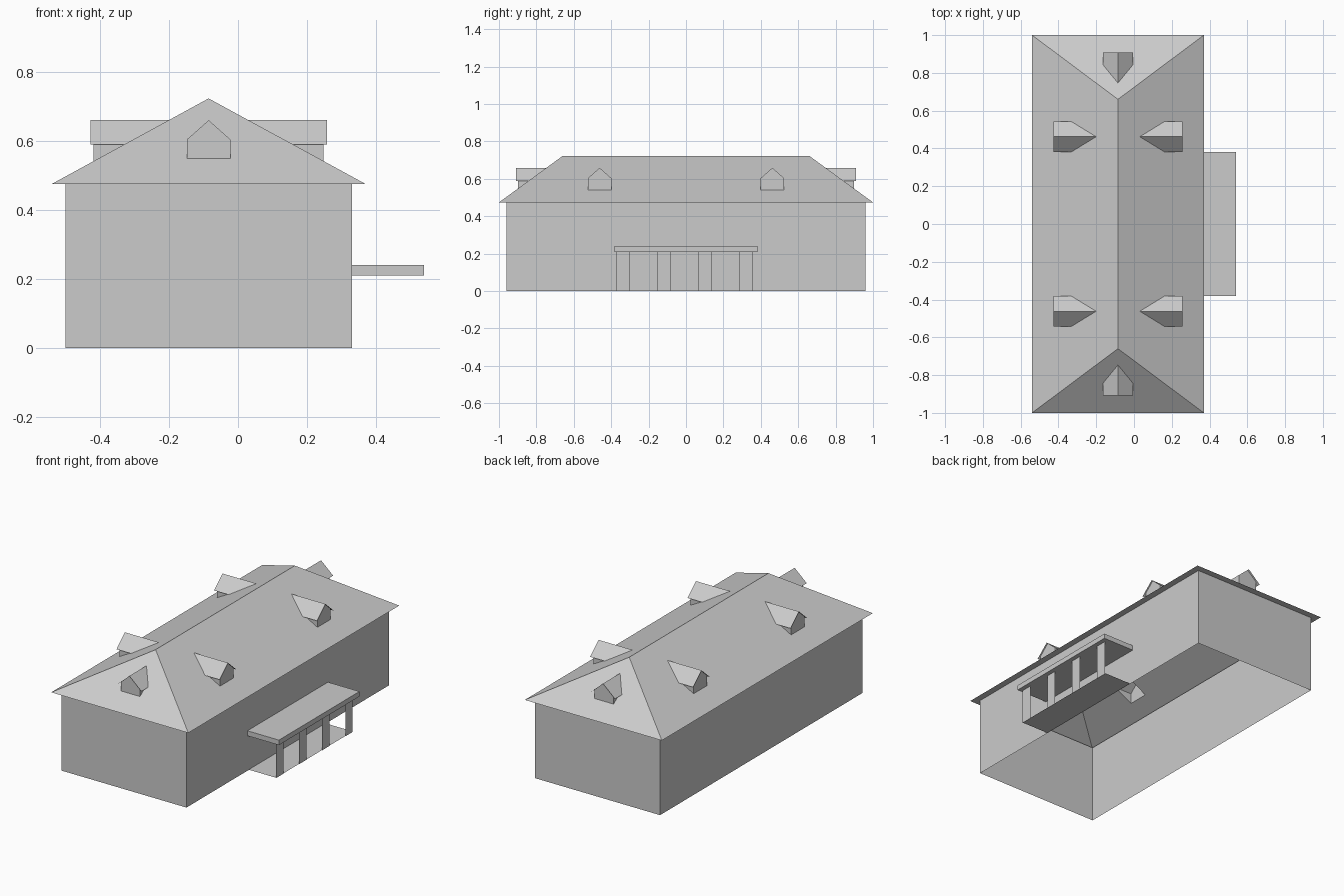
import bpy, bmesh, math
from mathutils import Vector

if "Cube" in bpy.data.objects:
    bpy.data.objects.remove(bpy.data.objects["Cube"])

grey = bpy.data.materials.new("plain grey")
grey.diffuse_color = (0.6, 0.6, 0.6, 1)
grey.use_nodes = True
grey.node_tree.nodes["Principled BSDF"].inputs["Base Color"].default_value = grey.diffuse_color

CX = -0.085                  # ridge line in x
HX, HY = 0.455, 1.0          # eave half sizes
WX, WY = 0.415, 0.96         # wall half sizes
EAVE, TOP, RIDGE = 0.474, 0.722, 0.66


def finish(name, bm):
    me = bpy.data.meshes.new(name)
    bm.to_mesh(me)
    bm.free()
    ob = bpy.data.objects.new(name, me)
    me.materials.append(grey)
    bpy.context.collection.objects.link(ob)
    return ob


def sheet(name, faces):
    """Thin surface object from lists of corner points."""
    bm = bmesh.new()
    for f in faces:
        bm.faces.new([bm.verts.new(p) for p in f])
    bmesh.ops.remove_doubles(bm, verts=bm.verts[:], dist=1e-5)
    return finish(name, bm)


def rect(hx, hy, z):
    return [Vector((CX + sx * hx, sy * hy, z))
            for sx, sy in ((-1, -1), (1, -1), (1, 1), (-1, 1))]


# Outer walls, open below
lo, hi = rect(WX, WY, 0), rect(WX, WY, EAVE)
sheet("walls", [[lo[i], lo[(i + 1) % 4], hi[(i + 1) % 4], hi[i]] for i in range(4)])

# Soffit under the eaves
e = rect(HX, HY, EAVE)
sheet("soffit", [[e[i], hi[i], hi[(i + 1) % 4], e[(i + 1) % 4]] for i in range(4)])

# Dormer layout: centre on the ridge line, outward direction, and local sizes
SIDE = dict(slope=(TOP - EAVE) / HX, start=0.0, wall=0.333, lip=0.342)
END = dict(slope=(TOP - EAVE) / (HY - RIDGE), start=RIDGE, wall=0.898, lip=0.909)
APEX, LOW = 0.659, 0.588     # dormer ridge and dormer eave heights
HALF, OVER = 0.063, 0.08     # half widths of dormer wall and dormer roof
PITCH = (APEX - LOW) / OVER
dormers = [((CX, y, 0), (s, 0, 0), SIDE) for y in (-0.462, 0.462) for s in (-1, 1)]
dormers += [((CX, 0, 0), (0, s, 0), END) for s in (-1, 1)]

# Hipped main roof
bm = bmesh.new()
c = [bm.verts.new(p) for p in e]
r0 = bm.verts.new((CX, -RIDGE, TOP))
r1 = bm.verts.new((CX, RIDGE, TOP))
for f in ((c[0], c[1], r0), (c[1], c[2], r1, r0), (c[2], c[3], r1), (c[3], c[0], r0, r1)):
    bm.faces.new(f)
bm.normal_update()

# Openings in the roof below each dormer
for origin, out, d in dormers:
    o, out = Vector(origin), Vector(out)
    side = Vector((-out.y, out.x, 0))
    up = Vector((0, 0, 1))
    planes = [(o + out * d["wall"], out),
              (o + side * HALF, side), (o - side * HALF, -side),
              (o + up * APEX, side * PITCH + up), (o + up * APEX, up - side * PITCH)]
    faces = [f for f in bm.faces if f.normal.dot(out) > 0.2]
    for co, no in planes:
        no = no.normalized()
        geom = set(faces)
        for f in faces:
            geom.update(f.verts)
            geom.update(f.edges)
        res = bmesh.ops.bisect_plane(bm, geom=list(geom), plane_co=co, plane_no=no, dist=1e-6)
        faces = [g for g in res["geom"] if isinstance(g, bmesh.types.BMFace)
                 and (g.calc_center_median() - co).dot(no) < 0]
    bmesh.ops.delete(bm, geom=faces, context='FACES')
finish("main_roof", bm)

# Dormer walls and gabled dormer roofs
for origin, out, d in dormers:
    o, out = Vector(origin), Vector(out)
    side = Vector((-out.y, out.x, 0))

    def P(dist, off, z):
        return o + out * dist + side * off + Vector((0, 0, z))

    def hit(z):              # distance at which the main roof reaches height z
        return d["start"] + (TOP - z) / d["slope"]

    w, lip = d["wall"], d["lip"]
    base = TOP - (w - d["start"]) * d["slope"]
    shoulder = APEX - PITCH * HALF
    front = [P(w, -HALF, base), P(w, HALF, base), P(w, HALF, shoulder),
             P(w, 0, APEX), P(w, -HALF, shoulder)]
    cheeks = [[P(w, s * HALF, base), P(hit(shoulder), s * HALF, shoulder),
               P(w, s * HALF, shoulder)][::s] for s in (1, -1)]
    sheet("dormer_walls", [front] + cheeks)
    sheet("dormer_roof", [[P(lip, 0, APEX), P(lip, s * OVER, LOW),
                           P(hit(LOW), s * OVER, LOW), P(hit(APEX), 0, APEX)][::s]
                          for s in (1, -1)])

# Porch canopy
bm = bmesh.new()
bmesh.ops.create_cube(bm, size=1)
for v in bm.verts:
    v.co = (0.4345 + v.co.x * 0.209, v.co.y * 0.764, 0.225 + v.co.z * 0.03)
finish("porch_canopy", bm)

# Porch floor and flat posts
PX = 0.512
sheet("porch_floor", [[(0.33, -0.37, 0.002), (PX, -0.37, 0.002),
                       (PX, 0.358, 0.002), (0.33, 0.358, 0.002)]])
for i in range(4):
    y = -0.337 + i * 0.2193
    sheet("porch_post", [[(PX, y - 0.035, 0), (PX, y + 0.035, 0),
                          (PX, y + 0.035, 0.21), (PX, y - 0.035, 0.21)]])
